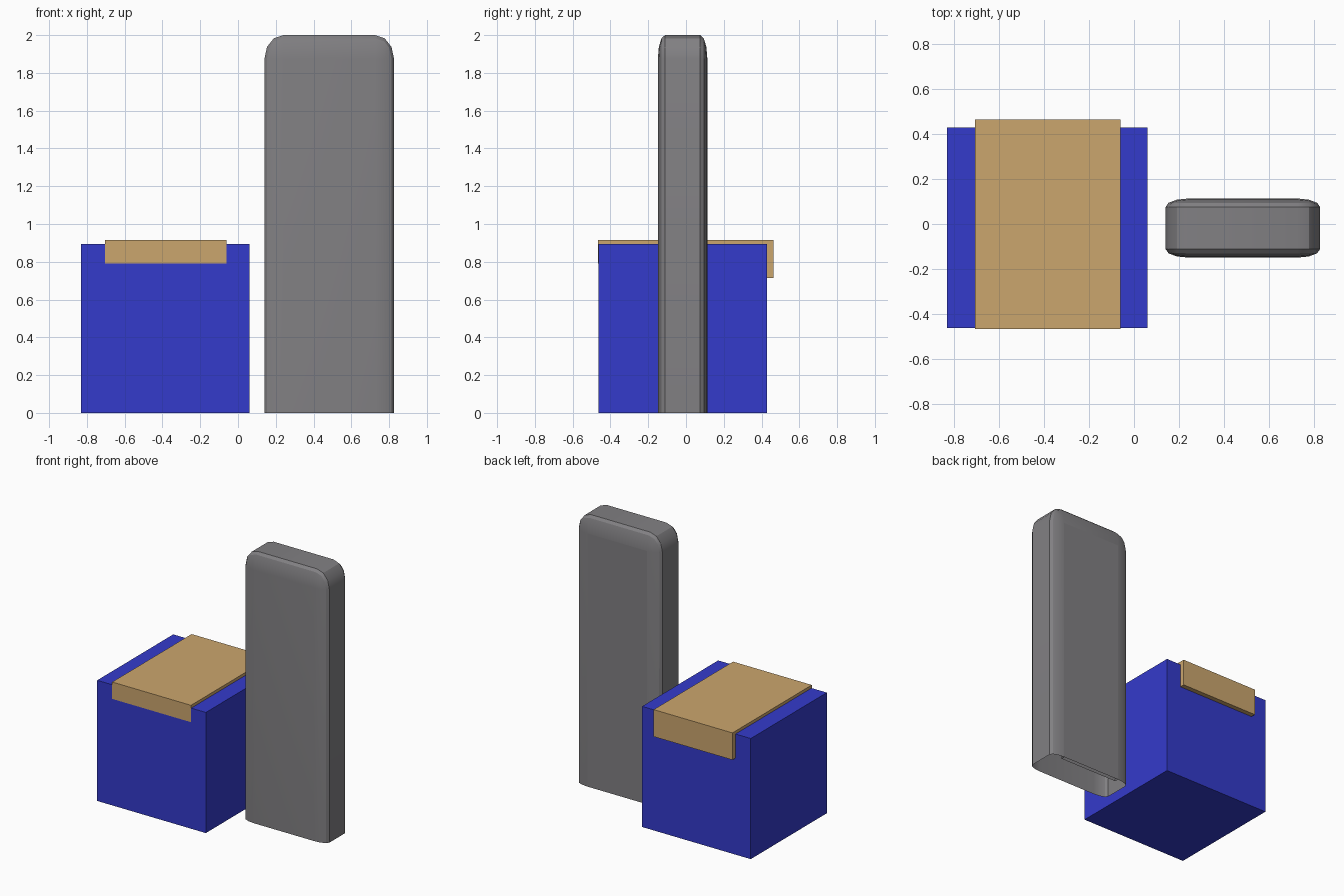
import bpy
import bmesh
import math
from mathutils import Vector

if "Cube" in bpy.data.objects:
    bpy.data.objects.remove(bpy.data.objects["Cube"], do_unlink=True)


def material(name, rgb):
    mat = bpy.data.materials.new(name)
    mat.use_nodes = True
    mat.diffuse_color = (*rgb, 1)
    mat.node_tree.nodes["Principled BSDF"].inputs["Base Color"].default_value = (*rgb, 1)
    return mat


def add_object(name, bm, mat):
    bmesh.ops.recalc_face_normals(bm, faces=bm.faces)
    mesh = bpy.data.meshes.new(name)
    bm.to_mesh(mesh)
    bm.free()
    mesh.materials.append(mat)
    obj = bpy.data.objects.new(name, mesh)
    bpy.context.collection.objects.link(obj)
    return obj


def extruded_profile(name, profile, x0, x1, mat):
    """Extrude a closed (y, z) outline along x."""
    bm = bmesh.new()
    face = bm.faces.new([bm.verts.new((x0, y, z)) for y, z in profile])
    out = bmesh.ops.extrude_face_region(bm, geom=[face], use_keep_orig=True)
    moved = [v for v in out["geom"] if isinstance(v, bmesh.types.BMVert)]
    bmesh.ops.translate(bm, verts=moved, vec=(x1 - x0, 0, 0))
    return add_object(name, bm, mat)


blue = material("blue", (0.034, 0.043, 0.60))
tan = material("tan", (0.60, 0.38, 0.155))
gray = material("gray", (0.22, 0.215, 0.225))

# Box
FRONT, BACK, TOP = -0.462, 0.428, 0.893
extruded_profile("box", [(FRONT, 0), (BACK, 0), (BACK, TOP), (FRONT, TOP)],
                 -0.83, 0.06, blue)

# Cover folded over the front and back of the box
extruded_profile("cover", [(-0.465, 0.79), (-0.465, 0.915), (0.464, 0.915), (0.464, 0.715),
                           (BACK, 0.715), (BACK, TOP), (FRONT, TOP), (FRONT, 0.79)],
                 -0.705, -0.06, tan)

# Upright slab: rounded in proportion to its size, with a flat base
SCALE = Vector((0.343, 0.131, 0.433))
HEIGHT = 2 / SCALE.z
bm = bmesh.new()
bmesh.ops.create_cube(bm, size=2)
for v in bm.verts:
    v.co.z = HEIGHT if v.co.z > 0 else 0
rounded = [e for e in bm.edges if any(v.co.z > 0 for v in e.verts)]
bmesh.ops.bevel(bm, geom=rounded, offset=0.29, offset_type='OFFSET', segments=3,
                profile=0.5, affect='EDGES', clamp_overlap=True)
bmesh.ops.scale(bm, verts=bm.verts, vec=SCALE)
bmesh.ops.translate(bm, verts=bm.verts, vec=(0.483, -0.018, 0))

# Recess in the back of the slab, with a sloping upper wall
bm.normal_update()
panel = max((f for f in bm.faces if f.normal.y > 0.99), key=lambda f: f.calc_area())
out = bmesh.ops.extrude_face_region(bm, geom=[panel])
for v in [g for g in out["geom"] if isinstance(g, bmesh.types.BMVert)]:
    v.co.y -= 0.03
    if v.co.z > 1:
        v.co.z -= 0.05

# Close the base around the recess
base = [f for f in bm.faces if all(v.co.z < 0.001 for v in f.verts)]
bmesh.ops.delete(bm, geom=base, context='FACES')
bmesh.ops.edgeloop_fill(bm, edges=[e for e in bm.edges if e.is_boundary])
slab = add_object("upright_slab", bm, gray)

bpy.ops.object.select_all(action='DESELECT')
slab.select_set(True)
bpy.context.view_layer.objects.active = slab
bpy.ops.object.shade_smooth_by_angle(angle=math.radians(30))
